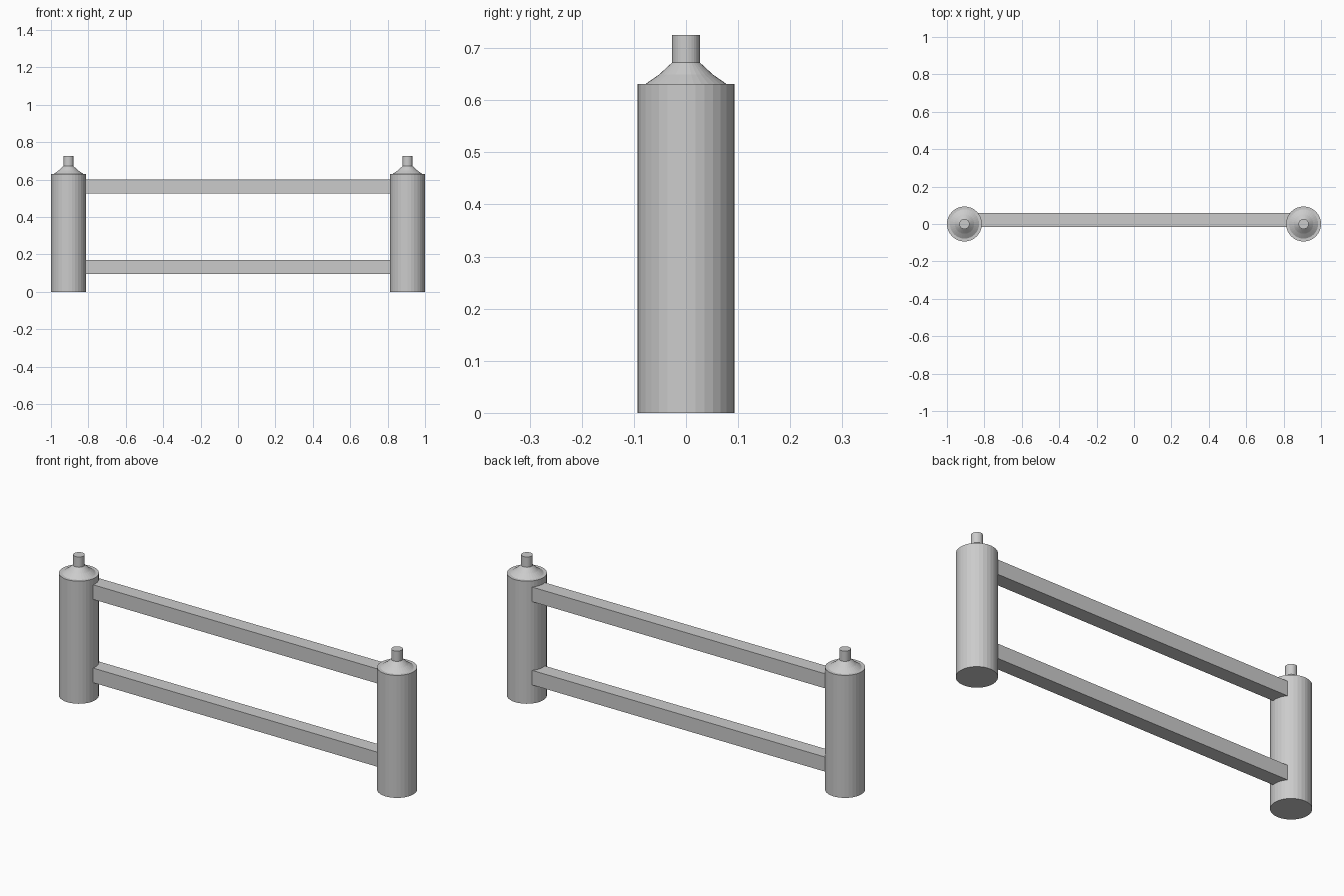
import bpy, bmesh, math
from mathutils import Matrix, Vector

cube = bpy.data.objects.get("Cube")
if cube:
    bpy.data.objects.remove(cube, do_unlink=True)

GREY = 0.6
mat = bpy.data.materials.new("plain grey")
mat.use_nodes = True
mat.diffuse_color = (GREY, GREY, GREY, 1)
mat.node_tree.nodes["Principled BSDF"].inputs["Base Color"].default_value = (GREY, GREY, GREY, 1)

POST_X, SIDES = 0.9065, 32


def add_object(name, bm, location):
    bmesh.ops.recalc_face_normals(bm, faces=bm.faces[:])
    mesh = bpy.data.meshes.new(name)
    bm.to_mesh(mesh)
    bm.free()
    mesh.materials.append(mat)
    obj = bpy.data.objects.new(name, mesh)
    obj.location = location
    bpy.context.collection.objects.link(obj)


def make_post(name, x):
    # Turned profile: drum, flat rim, sloped shoulder, neck
    profile = [(0.0935, 0), (0.0935, 0.631), (0.078, 0.631),
               (0.052, 0.649), (0.027, 0.672), (0.027, 0.725)]
    bm = bmesh.new()
    rings = []
    for r, z in profile:
        angles = [math.tau * i / SIDES for i in range(SIDES)]
        rings.append([bm.verts.new((r * math.cos(a), r * math.sin(a), z)) for a in angles])
    for low, high in zip(rings, rings[1:]):
        for i in range(SIDES):
            j = (i + 1) % SIDES
            bm.faces.new((low[i], low[j], high[j], high[i]))
    bm.faces.new(rings[0])
    bm.faces.new(rings[-1])
    add_object(name, bm, (x, 0, 0))


def make_rail(name, z):
    # Square bar whose ends sit inside the posts
    bm = bmesh.new()
    bmesh.ops.create_cube(bm, size=1, matrix=Matrix.Diagonal(Vector((1.70, 0.075, 0.075, 1))))
    add_object(name, bm, (0, 0.0225, z))


make_post("left_post", POST_X)
make_post("right_post", -POST_X)
make_rail("lower_rail", 0.133)
make_rail("upper_rail", 0.562)
